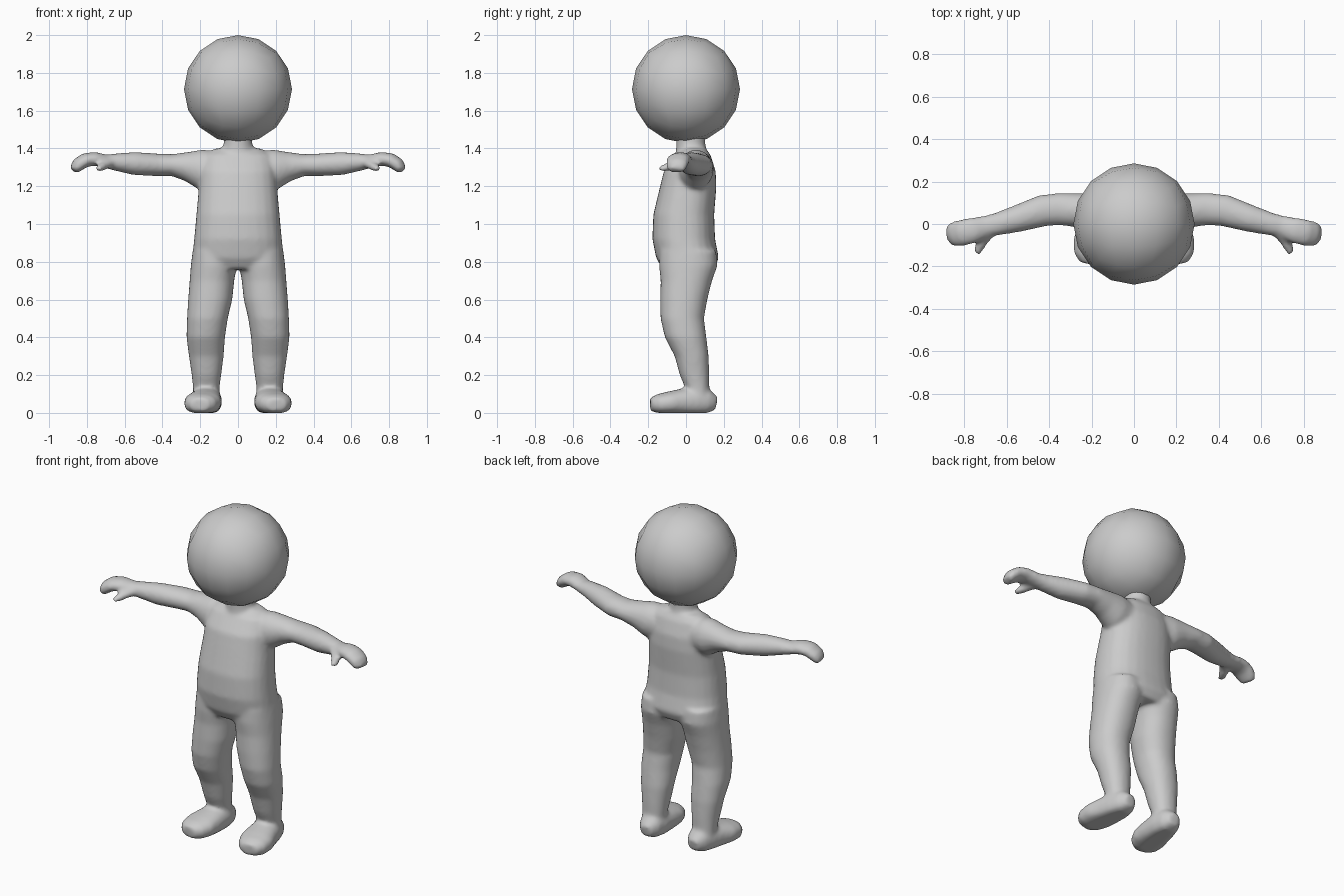
import bpy, bmesh
from math import cos, sin, tan, pi
from mathutils import Vector


def finish(name, bm):
    bmesh.ops.recalc_face_normals(bm, faces=bm.faces)
    me = bpy.data.meshes.new(name)
    bm.to_mesh(me)
    bm.free()
    for p in me.polygons:
        p.use_smooth = True
    ob = bpy.data.objects.new(name, me)
    bpy.context.collection.objects.link(ob)
    return ob


def loft(bm, sections, side=1, flat=False, power=2.0, n=28):
    """Closed tube through (x, y, z, half width, half height) sections."""
    pts = [Vector(s[:3]) for s in sections]
    rings = []
    for i, (p, s) in enumerate(zip(pts, sections)):
        if flat:
            u, v = Vector((1, 0, 0)), Vector((0, 1, 0))
        else:
            t = (pts[min(i + 1, len(pts) - 1)] - pts[max(i - 1, 0)]).normalized()
            u = Vector((0, 0, 1)).cross(t).normalized()
            v = t.cross(u)
        ring = []
        for k in range(n):
            c, d = cos(2 * pi * k / n), sin(2 * pi * k / n)
            r = (abs(c) ** power + abs(d) ** power) ** (-1 / power)
            q = p + u * (s[3] * c * r) + v * (s[4] * d * r)
            ring.append(bm.verts.new((q.x * side, q.y, max(q.z, 0))))
        rings.append(ring)
    for a, b in zip(rings, rings[1:]):
        for k in range(n):
            bm.faces.new((a[k], a[(k + 1) % n], b[(k + 1) % n], b[k]))
    bm.faces.new(rings[0])
    bm.faces.new(rings[-1])


# head: ball made from a 4 x 4 cube
bm = bmesh.new()
bmesh.ops.create_cube(bm, size=2)
bmesh.ops.subdivide_edges(bm, edges=bm.edges[:], cuts=3, use_grid_fill=True)
for v in bm.verts:
    v.co = Vector([tan(c * pi / 4) for c in v.co]).normalized() * 0.286
    v.co.z += 1.714
finish("head", bm)

torso = [(0, .045, 1.40, .12, .06), (0, .035, 1.365, .18, .095),
         (0, .02, 1.28, .202, .137), (0, .012, 1.2, .207, .149),
         (0, -.012, 1.05, .22, .161), (0, -.012, .92, .232, .166),
         (0, .008, .82, .243, .166), (0, .012, .76, .21, .135)]
neck = [(0, .03, 1.35, .11, .09), (0, .027, 1.395, .085, .08),
        (0, .025, 1.43, .075, .077), (0, .025, 1.49, .075, .077)]
leg = [(.13, .01, .86, .11, .15), (.128, .012, .78, .122, .155),
       (.138, .002, .7, .118, .136), (.147, -.012, .6, .117, .125),
       (.162, -.02, .5, .108, .115), (.171, -.002, .4, .102, .110),
       (.168, .03, .3, .092, .09), (.167, .045, .2, .078, .078),
       (.168, .06, .13, .07, .063), (.168, .06, .07, .07, .065)]
foot = [(.158, .162, .05, .035, .035), (.16, .12, .058, .065, .065),
        (.165, .06, .062, .08, .075), (.175, -.02, .058, .09, .07),
        (.188, -.09, .053, .1, .06), (.2, -.15, .046, .085, .052),
        (.205, -.188, .043, .05, .035)]
arm = [(.08, .04, 1.28, .09, .10), (.2, .055, 1.29, .092, .105),
       (.27, .065, 1.305, .08, .078), (.35, .07, 1.312, .076, .058),
       (.43, .063, 1.313, .075, .06), (.55, .025, 1.32, .064, .061),
       (.65, -.002, 1.328, .053, .046), (.7, -.012, 1.332, .051, .036),
       (.76, -.03, 1.345, .061, .037), (.81, -.042, 1.338, .063, .038),
       (.848, -.048, 1.313, .06, .036), (.87, -.054, 1.282, .045, .024)]
thumb = [(.67, -.02, 1.332, .033, .03), (.71, -.075, 1.31, .027, .024),
         (.73, -.112, 1.297, .024, .021), (.74, -.14, 1.29, .016, .014)]

# body: overlapping tubes fused into one soft skin
bm = bmesh.new()
loft(bm, torso, flat=True, power=2.4)
loft(bm, neck, flat=True)
for s in (1, -1):
    loft(bm, leg, s, flat=True, power=2.2)
    loft(bm, foot, s, power=2.3)
    loft(bm, arm, s)
    loft(bm, thumb, s)
body = finish("body", bm)
fuse = body.modifiers.new("fuse", 'REMESH')
fuse.mode = 'VOXEL'
fuse.voxel_size = 0.011
fuse.use_smooth_shade = True
soft = body.modifiers.new("soften", 'SMOOTH')
soft.factor = 0.5
soft.iterations = 10
